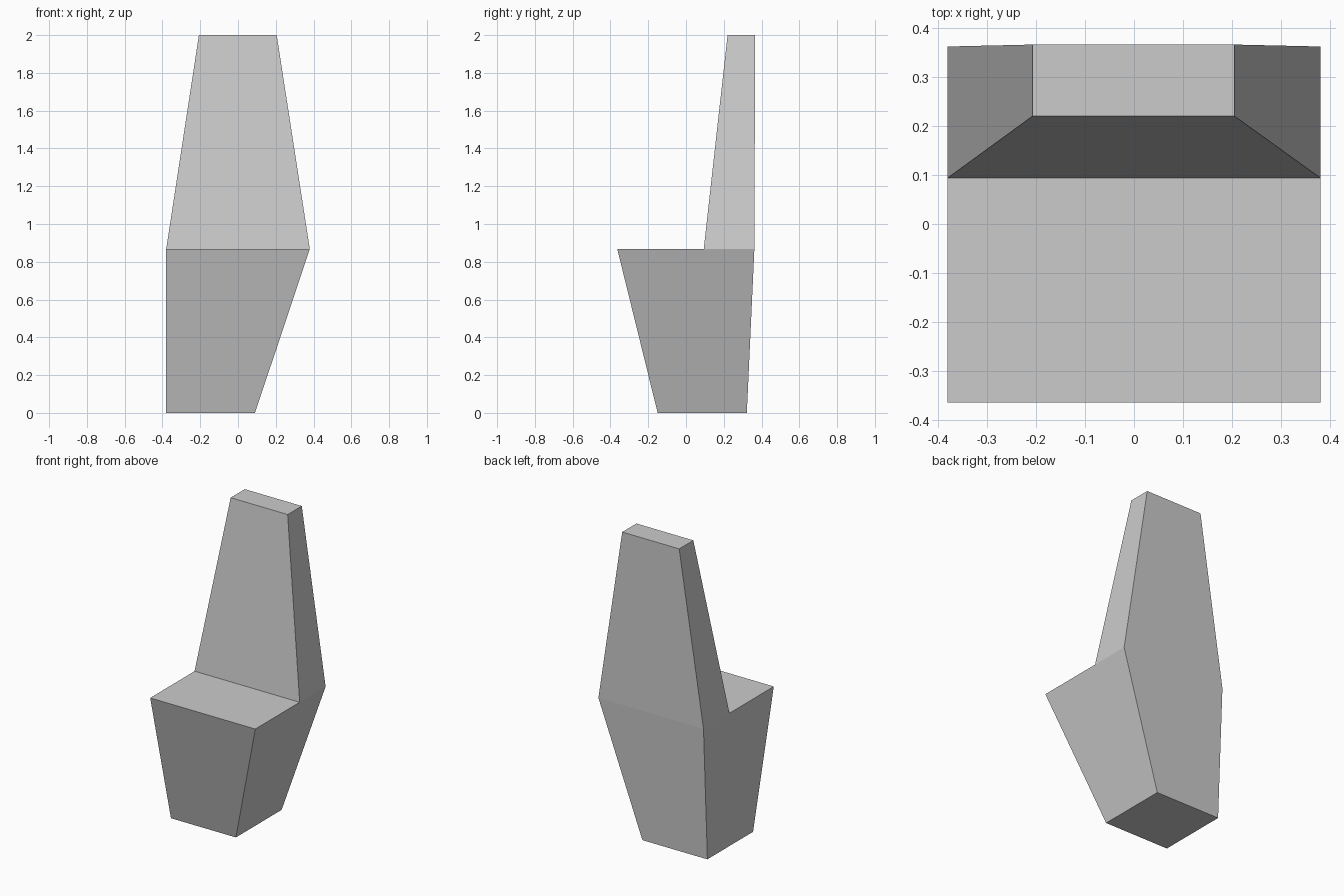
import bpy
import bmesh
from mathutils import Vector

if "Cube" in bpy.data.objects:
    bpy.data.objects.remove(bpy.data.objects["Cube"])


def rect(bm, x0, x1, y0, y1, z):
    """Counter-clockwise ring of four corner vertices."""
    return [bm.verts.new((x, y, z)) for x, y in
            ((x0, y0), (x1, y0), (x1, y1), (x0, y1))]


SEAT_Z, SEAT_BACK_Y = 0.868, 0.094
bm = bmesh.new()

# Tapered base block, leaning towards the left and back at the floor
foot = rect(bm, -0.38, 0.09, -0.15, 0.322, 0)
seat = rect(bm, -0.38, 0.38, -0.364, 0.362, SEAT_Z)
bm.faces.new(foot[::-1])
top = bm.faces.new(seat)
for i in range(4):
    j = (i + 1) % 4
    bm.faces.new((foot[i], foot[j], seat[j], seat[i]))

# Split the top into the seat and the footprint of the backrest
bmesh.ops.bisect_plane(bm, geom=[top, *top.edges, *top.verts],
                       plane_co=(0, SEAT_BACK_Y, 0), plane_no=(0, 1, 0))
rear = max((f for f in bm.faces if f.normal.z > 0.9 or
            all(abs(v.co.z - SEAT_Z) < 1e-4 for v in f.verts)),
           key=lambda f: f.calc_center_median().y)

# Extrude the backrest and narrow its upper end
new = bmesh.ops.extrude_face_region(bm, geom=[rear])["geom"]
for v in [g for g in new if isinstance(g, bmesh.types.BMVert)]:
    v.co = Vector((-0.207 if v.co.x < 0 else 0.205,
                   0.22 if v.co.y < 0.2 else 0.366, 2.0))
if rear.is_valid:
    bmesh.ops.delete(bm, geom=[rear], context='FACES_ONLY')

bmesh.ops.recalc_face_normals(bm, faces=bm.faces)
mesh = bpy.data.meshes.new("chair")
bm.to_mesh(mesh)
bm.free()
bpy.context.collection.objects.link(bpy.data.objects.new("chair", mesh))
